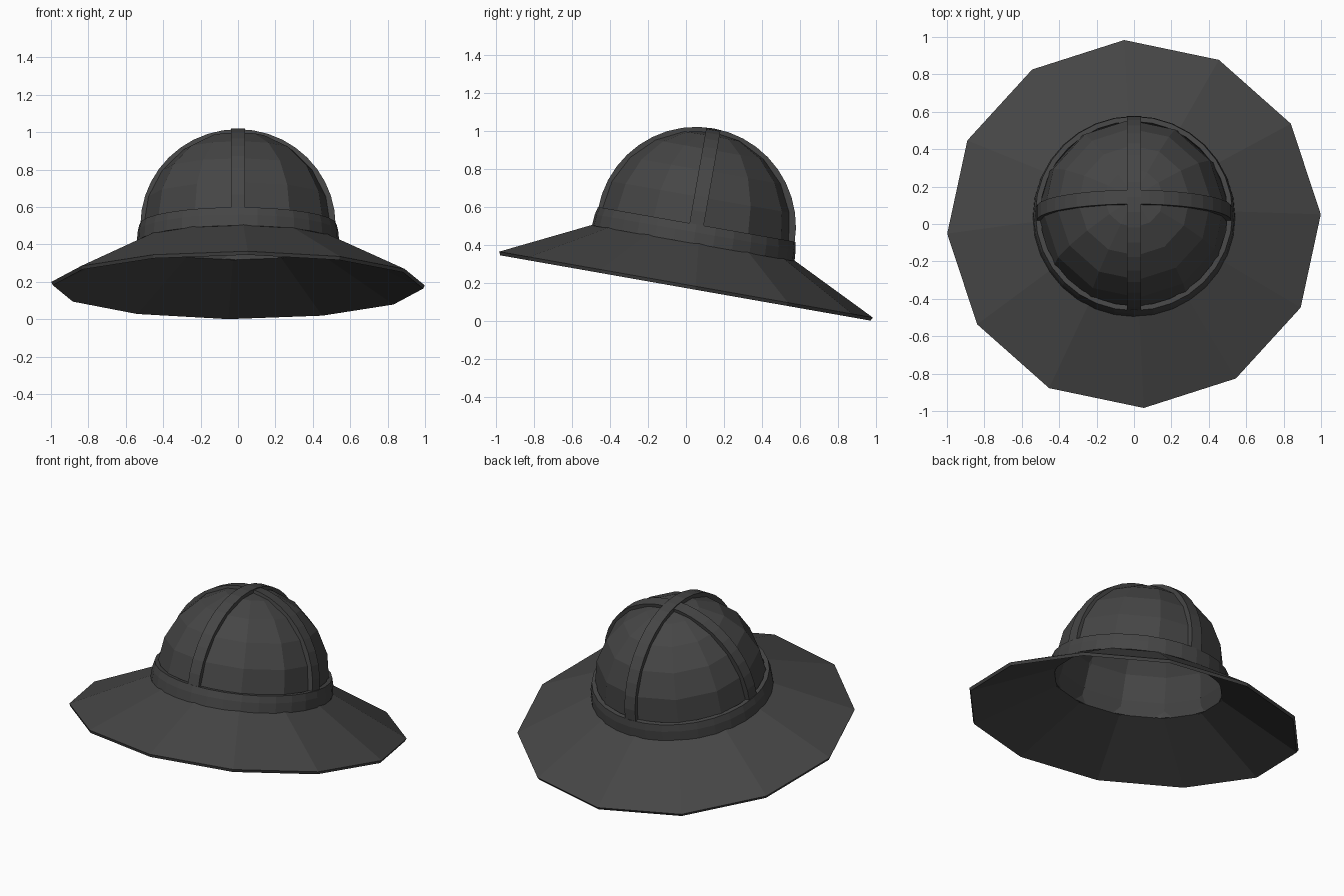
import bpy, bmesh
from math import sin, cos, pi, radians
from mathutils import Matrix

if "Cube" in bpy.data.objects:
    bpy.data.objects.remove(bpy.data.objects["Cube"])

TILT = Matrix.Translation((0, 0, 0.19)) @ Matrix.Rotation(radians(-10), 4, 'X')
DOME_T = 0.31          # height of the dome centre above the brim plane

dark = bpy.data.materials.new("dark_grey")
dark.diffuse_color = (0.06, 0.06, 0.06, 1)
dark.use_nodes = True
dark.node_tree.nodes["Principled BSDF"].inputs["Base Color"].default_value = dark.diffuse_color


def finish(name, bm):
    bmesh.ops.recalc_face_normals(bm, faces=bm.faces)
    me = bpy.data.meshes.new(name)
    bm.to_mesh(me)
    bm.free()
    me.materials.append(dark)
    ob = bpy.data.objects.new(name, me)
    bpy.context.collection.objects.link(ob)
    ob.matrix_world = TILT
    return ob


def lathe(name, profile, sides, start=0.0, closed=False, cap=None):
    """Revolve (radius, height) points; cap is the height of a pole point."""
    bm = bmesh.new()
    rings = []
    for r, z in profile:
        rings.append([bm.verts.new((r * cos(start + 2 * pi * i / sides),
                                    r * sin(start + 2 * pi * i / sides), z))
                      for i in range(sides)])
    pairs = list(zip(rings, rings[1:]))
    if closed:
        pairs.append((rings[-1], rings[0]))
    for a, b in pairs:
        for i in range(sides):
            j = (i + 1) % sides
            bm.faces.new((a[i], a[j], b[j], b[i]))
    if cap is not None:
        pole = bm.verts.new((0, 0, cap))
        top = rings[-1]
        for i in range(sides):
            bm.faces.new((top[i], top[(i + 1) % sides], pole))
    return finish(name, bm)


def strap(name, angle, inner, outer, half_width, segs=20):
    """Flat strip arching over the dome."""
    bm = bmesh.new()
    rot = Matrix.Rotation(angle, 3, 'Z')
    rings = []
    for k in range(segs + 1):
        a = pi * k / segs
        ring = []
        for r, w in ((inner, -half_width), (outer, -half_width),
                     (outer, half_width), (inner, half_width)):
            v = bm.verts.new((r * cos(a), w, DOME_T + r * sin(a)))
            v.co = rot @ v.co
            ring.append(v)
        rings.append(ring)
    for a, b in zip(rings, rings[1:]):
        for i in range(4):
            j = (i + 1) % 4
            bm.faces.new((a[i], a[j], b[j], b[i]))
    bm.faces.new(rings[0])
    bm.faces.new(rings[-1])
    return finish(name, bm)


# Brim and dome in one twelve-sided shell
R = 0.508
profile = [(1.0, 0.0), (0.525, 0.232)]
profile += [(R * cos(radians(a)), DOME_T + R * sin(radians(a))) for a in (0, 18, 36, 54, 72)]
shell = lathe("hat_shell", profile, 12, radians(3), cap=DOME_T + R)
mod = shell.modifiers.new("thickness", 'SOLIDIFY')
mod.thickness = 0.02
mod.offset = -1

# Band around the base of the dome
lathe("hat_band", [(0.50, 0.22), (0.541, 0.22), (0.537, 0.28), (0.527, 0.322), (0.50, 0.322)],
      32, closed=True)

# Crossing straps
strap("side_strap", 0, 0.485, 0.522, 0.038)
strap("front_strap", pi / 2, 0.485, 0.525, 0.038)
